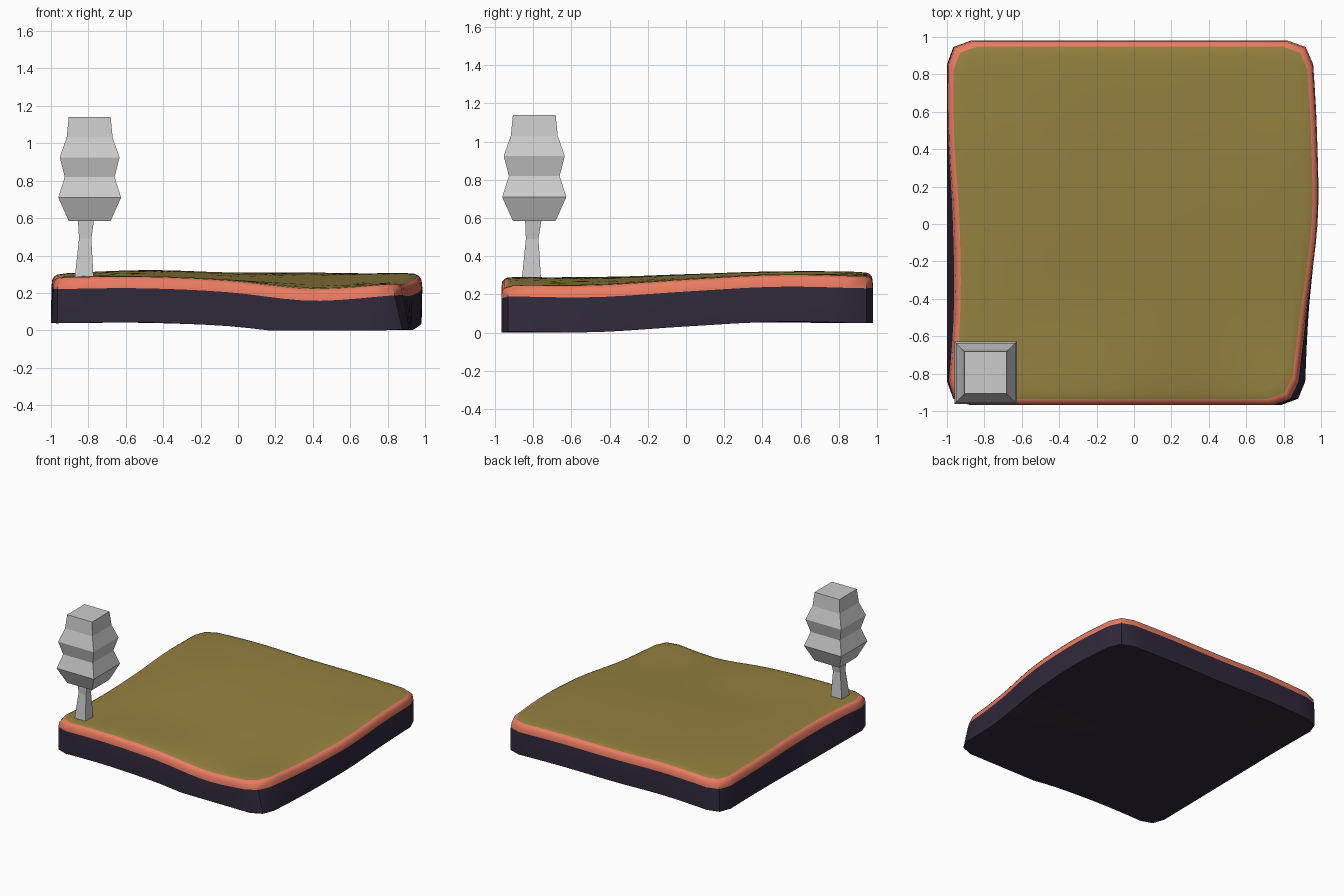
import bpy, bmesh, math

if "Cube" in bpy.data.objects:
    bpy.data.objects.remove(bpy.data.objects["Cube"])

def make_material(name, rgb):
    m = bpy.data.materials.new(name)
    m.diffuse_color = (*rgb, 1)
    m.use_nodes = True
    m.node_tree.nodes["Principled BSDF"].inputs["Base Color"].default_value = m.diffuse_color
    return m

def make_object(name, bm, mats=()):
    bmesh.ops.recalc_face_normals(bm, faces=bm.faces)
    me = bpy.data.meshes.new(name)
    bm.to_mesh(me)
    bm.free()
    for m in mats:
        me.materials.append(m)
    ob = bpy.data.objects.new(name, me)
    bpy.context.collection.objects.link(ob)
    return ob

def bridge(bm, a, b, mat=0):
    n = len(a)
    for i in range(n):
        f = bm.faces.new((a[i], a[(i + 1) % n], b[(i + 1) % n], b[i]))
        f.material_index = mat

def spline(vals, t):
    # smooth curve through five values spaced over t = -1..1
    t = max(0.0, min(3.9999, (t + 1) * 2))
    i, f = int(t), t - int(t)
    p1, p2 = vals[i], vals[i + 1]
    p0 = vals[i - 1] if i > 0 else 2 * p1 - p2
    p3 = vals[i + 2] if i < 3 else 2 * p2 - p1
    return p1 + 0.5 * f * (p2 - p0 + f * (2*p0 - 5*p1 + 4*p2 - p3 + f * (3*(p1 - p2) + p3 - p0)))

# Ground heights, rows from front to back, each left to right
HEIGHTS = [(.280, .285, .265, .218, .250),
           (.285, .285, .270, .250, .245),
           (.290, .305, .290, .280, .275),
           (.295, .320, .305, .300, .300),
           (.290, .310, .302, .302, .290)]
TOP_L, TOP_R = (-1, -.96, -.965, -.995, -.995), (.86, .92, .982, .978, .95)
LOW_L, LOW_R = (-1, -1, -1, -1, -1), (.91, .933, .977, .978, .95)

def height(u, v):
    return spline([spline(r, u) for r in HEIGHTS], v)

def outline():
    # square in u,v with faceted round corners
    pts = []
    for q in range(4):
        c, s = round(math.cos(q * math.pi / 2)), round(math.sin(q * math.pi / 2))
        side = [(1, -.87 + 1.74 * i / 16) for i in range(17)] + [(.965, .965)]
        pts += [(x * c - y * s, x * s + y * c) for x, y in side]
    return pts

def slab_ring(bm, scale, blend, drop):
    ring = []
    for u, v in outline():
        u, v = u * scale, v * scale
        l = spline(LOW_L, v) * (1 - blend) + spline(TOP_L, v) * blend
        r = spline(LOW_R, v) * (1 - blend) + spline(TOP_R, v) * blend
        x = l + (r - l) * (u + 1) / 2
        ring.append(bm.verts.new((x, .006 + .974 * v, max(0, height(u, v) + drop))))
    return ring

# Ground slab: dark base, coral rim, olive top
bm = bmesh.new()
rings = [  # scale, blend to upper outline, drop, material of strip above
    (.03, 0, -.243, 0), (.35, 0, -.243, 0), (.7, 0, -.243, 0), (1, 0, -.243, 0),
    (1, .9, -.06, 1), (.995, 1, -.02, 1), (.984, 1, -.006, 1),
    (.967, 1, .002, 2), (.92, 1, .006, 2), (.8, 1, .005, 2), (.65, 1, .003, 2),
    (.5, 1, 0, 2), (.35, 1, 0, 2), (.2, 1, 0, 2), (.03, 1, 0, 2)]
loops = [slab_ring(bm, s, b, d) for s, b, d, m in rings]
for i in range(len(loops) - 1):
    bridge(bm, loops[i], loops[i + 1], rings[i][3])
bm.faces.new(loops[0])
bm.faces.new(loops[-1]).material_index = 2
mats = [make_material("dark_soil", (.03, .021, .042)),
        make_material("coral_rim", (.82, .2, .12)),
        make_material("olive_grass", (.30, .22, .05))]
slab = make_object("ground_slab", bm, mats)
bpy.context.view_layer.objects.active = slab
slab.select_set(True)
bpy.ops.object.shade_smooth_by_angle(angle=math.radians(40))
slab.select_set(False)

def square_stack(name, levels):
    # closed stack of square sections: x, y, z, half width
    bm = bmesh.new()
    loops = [[bm.verts.new((x + a * h, y + b * h, z))
              for a, b in ((-1, -1), (1, -1), (1, 1), (-1, 1))] for x, y, z, h in levels]
    for a, b in zip(loops, loops[1:]):
        bridge(bm, a, b)
    bm.faces.new(loops[0])
    bm.faces.new(loops[-1])
    return make_object(name, bm)

# Tree trunk and tiered foliage
square_stack("tree_trunk", [(-.823, -.81, .27, .051), (-.817, -.806, .49, .033),
                            (-.813, -.80, .59, .043)])
square_stack("tree_foliage", [(-.793, -.795, z, h) for z, h in (
    (.585, .112), (.71, .168), (.82, .133), (.925, .16), (1.03, .123), (1.14, .112))])
